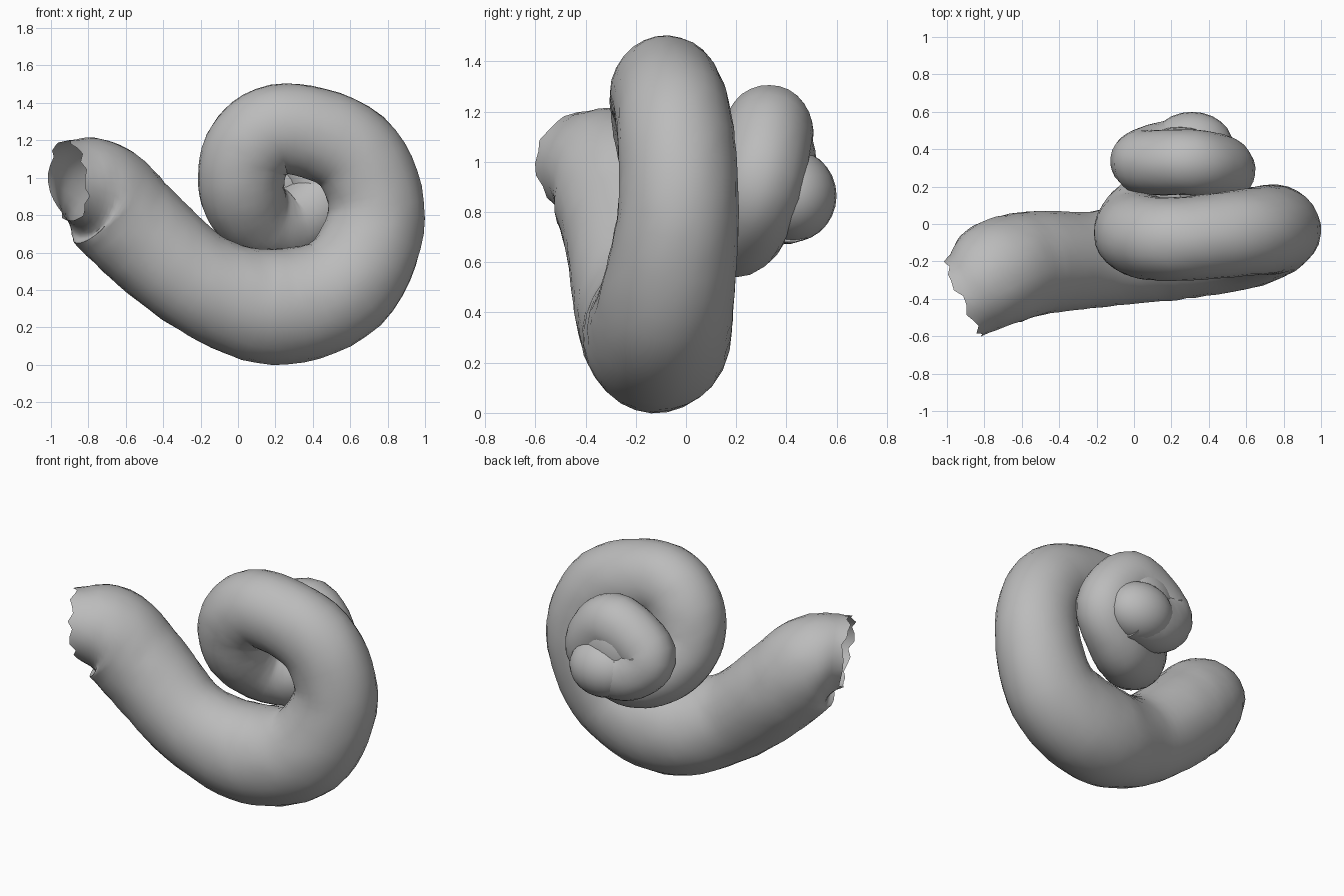
import bpy, bmesh, math, random
from mathutils import Vector

random.seed(4)
cube = bpy.data.objects.get("Cube")
if cube:
    bpy.data.objects.remove(cube)

# Shell colour
grey = bpy.data.materials.new("shell_grey")
grey.use_nodes = True
grey.diffuse_color = (0.5, 0.5, 0.5, 1)
grey.node_tree.nodes["Principled BSDF"].inputs["Base Color"].default_value = (0.5, 0.5, 0.5, 1)

# Centre line and radius, from the open mouth to the apex: x, y, z, r
PATH = [Vector(p) for p in (
    (-.90, -.39, .985, .215), (-.74, -.27, .92, .28), (-.53, -.21, .71, .285),
    (-.20, -.19, .435, .275), (.19, -.12, .31, .31), (.57, -.08, .43, .29),
    (.74, -.03, .8, .26), (.61, -.045, 1.14, .25), (.25, -.08, 1.265, .24),
    (.06, -.07, 1.15, .24), (.02, -.02, .94, .23), (.11, .10, .78, .21), (.28, .21, .75, .2),
    (.46, .29, .91, .19), (.30, .33, 1.12, .19), (.06, .33, .98, .185),
    (.16, .38, .86, .18), (.37, .41, .86, .18))]
SIDES, STEPS = 28, 7
MOUTH = Vector((-0.88, -0.45, -0.1)).normalized()
TURN = 10  # rings over which the tube turns to the mouth


def spline(a, b, c, d, t):
    return 0.5 * (2 * b + (c - a) * t + (2 * a - 5 * b + 4 * c - d) * t * t
                  + (3 * b - a - 3 * c + d) * t ** 3)


# Smooth the centre line
ext = [2 * PATH[0] - PATH[1]] + PATH + [2 * PATH[-1] - PATH[-2]]
line = [spline(*ext[i:i + 4], k / STEPS) for i in range(len(PATH) - 1) for k in range(STEPS)]
line.append(PATH[-1])
centres = [p.to_3d() for p in line]
radii = [p.w for p in line]

# Sweep rings along the line with a twist-free frame
bm = bmesh.new()
rings = []
side = Vector((0, 1, 0))
for i, (c, r) in enumerate(zip(centres, radii)):
    tangent = (centres[min(i + 1, len(centres) - 1)] - centres[max(i - 1, 0)]).normalized()
    if i < TURN:
        tangent = (-MOUTH).lerp(tangent, i / TURN).normalized()
    side = (side - tangent * side.dot(tangent)).normalized()
    up = tangent.cross(side)
    flat = max(0.93, 1.06 - 0.006 * i)  # whorls are slightly flattened
    ring = []
    for j in range(SIDES):
        a = math.tau * j / SIDES
        offset = (side * math.cos(a) + up * math.sin(a)) * r * random.uniform(0.99, 1.01)
        offset.y *= flat
        if i == 0:  # ragged lip
            offset += tangent * random.uniform(-0.025, 0.015)
        ring.append(bm.verts.new(c + offset))
    rings.append(ring)
for a, b in zip(rings, rings[1:]):
    for j in range(SIDES):
        k = (j + 1) % SIDES
        bm.faces.new((a[j], a[k], b[k], b[j]))
bm.faces.new(rings[-1])


def blob(centre, size):
    for v in bmesh.ops.create_uvsphere(bm, u_segments=24, v_segments=14, radius=1)["verts"]:
        v.co = Vector(centre) + v.co * Vector(size).length if size is None else Vector(
            (centre[0] + v.co.x * size[0], centre[1] + v.co.y * size[1], centre[2] + v.co.z * size[2]))


# Filled middle of the inner whorl, and the blunt apex lobe
blob((0.25, 0.35, 0.99), (0.24, 0.17, 0.24))
blob((0.31, 0.42, 0.865), (0.22, 0.18, 0.185))

bmesh.ops.recalc_face_normals(bm, faces=bm.faces)
mesh = bpy.data.meshes.new("coiled_shell")
bm.to_mesh(mesh)
bm.free()
mesh.materials.append(grey)
shell = bpy.data.objects.new("coiled_shell", mesh)
bpy.context.collection.objects.link(shell)
bpy.context.view_layer.objects.active = shell
shell.select_set(True)
bpy.ops.object.shade_smooth_by_angle(angle=math.radians(40))
